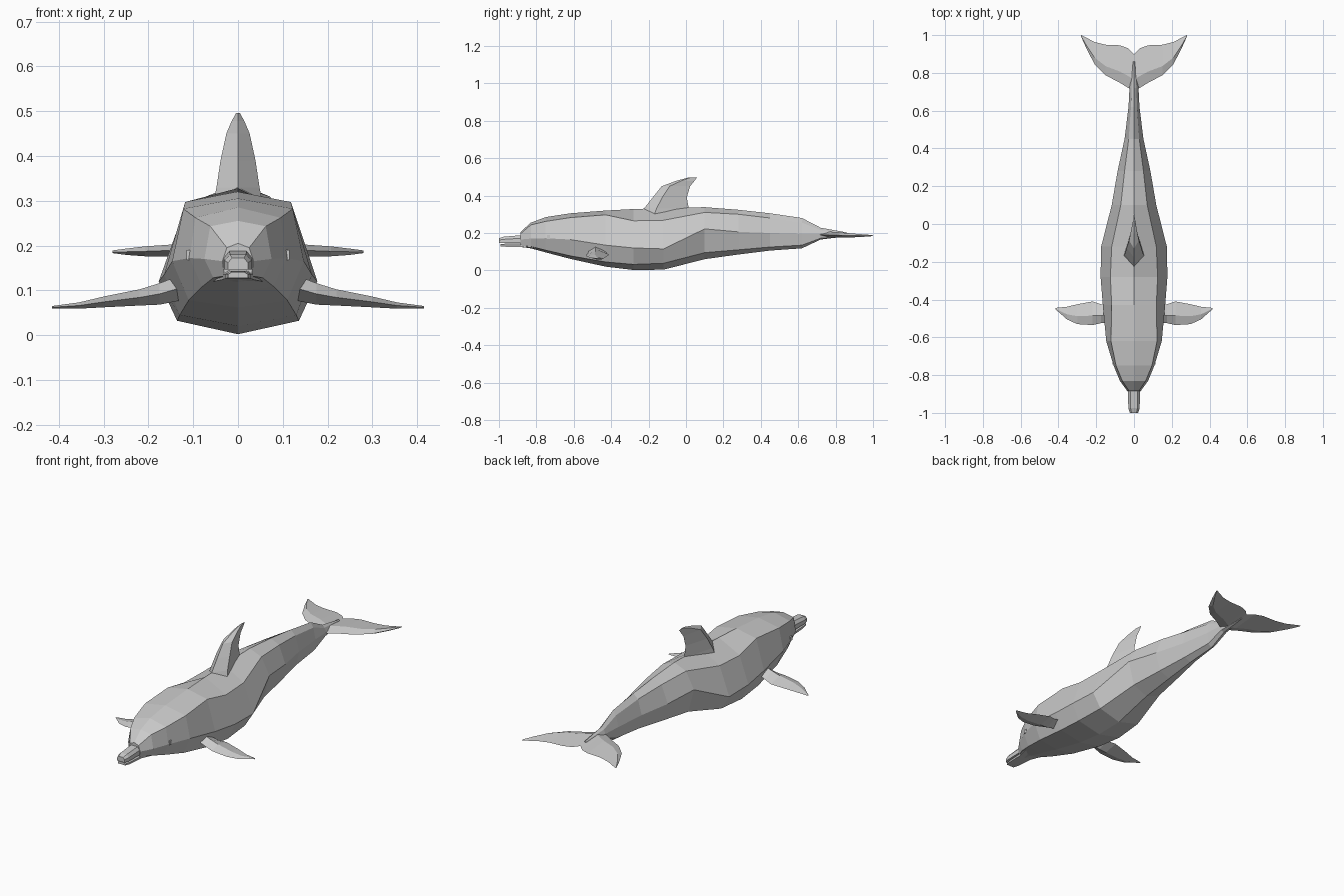
import bpy, bmesh

grey = bpy.data.materials.new("dolphin_grey")
grey.diffuse_color = (0.6, 0.6, 0.6, 1)


def loft(name, rings, mirror=False):
    """Skin a list of equal-length point rings and cap both ends."""
    bm = bmesh.new()
    loops = [[bm.verts.new(p) for p in ring] for ring in rings]
    for a, b in zip(loops, loops[1:]):
        for i in range(len(a)):
            j = (i + 1) % len(a)
            bm.faces.new((a[i], a[j], b[j], b[i]))
    bm.faces.new(loops[0])
    bm.faces.new(loops[-1])
    bmesh.ops.recalc_face_normals(bm, faces=bm.faces)
    mesh = bpy.data.meshes.new(name)
    bm.to_mesh(mesh)
    bm.free()
    mesh.materials.append(grey)
    obj = bpy.data.objects.new(name, mesh)
    bpy.context.collection.objects.link(obj)
    if mirror:
        mod = obj.modifiers.new("mirror", 'MIRROR')
        mod.use_mirror_merge = False
    return obj


def blade(rows, peak, place):
    """Diamond sections: span, leading y, trailing y, half thickness, offset."""
    rings = []
    for span, lead, trail, half, off in rows:
        mid = lead + (trail - lead) * peak
        rings.append([place(span, lead, off), place(span, mid, off + half),
                      place(span, trail, off), place(span, mid, off - half)])
    return rings


# Body: y, top z, shoulder x z, flank x z, belly x z, bottom z
sections = [
    (-0.885, 0.205, 0.025, 0.195, 0.035, 0.165, 0.030, 0.132, 0.125),
    (-0.83, 0.255, 0.062, 0.243, 0.075, 0.170, 0.055, 0.128, 0.118),
    (-0.75, 0.285, 0.095, 0.262, 0.108, 0.172, 0.080, 0.108, 0.096),
    (-0.62, 0.305, 0.122, 0.282, 0.147, 0.165, 0.110, 0.078, 0.062),
    (-0.43, 0.320, 0.118, 0.297, 0.165, 0.135, 0.130, 0.045, 0.020),
    (-0.28, 0.328, 0.125, 0.265, 0.177, 0.120, 0.136, 0.032, 0.002),
    (-0.12, 0.333, 0.118, 0.268, 0.174, 0.115, 0.125, 0.038, 0.004),
    (0.10, 0.338, 0.070, 0.310, 0.118, 0.222, 0.085, 0.095, 0.060),
    (0.28, 0.324, 0.050, 0.300, 0.087, 0.206, 0.060, 0.110, 0.085),
    (0.45, 0.305, 0.028, 0.280, 0.050, 0.200, 0.035, 0.125, 0.106),
    (0.62, 0.280, 0.016, 0.255, 0.029, 0.195, 0.022, 0.135, 0.118),
    (0.72, 0.228, 0.013, 0.215, 0.024, 0.195, 0.018, 0.172, 0.165),
    (0.86, 0.203, 0.004, 0.202, 0.006, 0.192, 0.004, 0.183, 0.182),
]
body = []
for y, top, sx, sz, fx, fz, bx, bz, bot in sections:
    body.append([(0, y, top), (sx, y, sz), (fx, y, fz), (bx, y, bz),
                 (0, y, bot), (-bx, y, bz), (-fx, y, fz), (-sx, y, sz)])
loft("body", body)


# Beak: upper and lower jaw with a thin gap between
def jaw(name, rows):
    loft(name, [[(-w, y, lo), (w, y, lo), (w, y, mid), (w * 0.6, y, hi),
                 (-w * 0.6, y, hi), (-w, y, mid)] for y, w, lo, mid, hi in rows])


jaw("upper_beak", [(-1.0, 0.022, 0.146, 0.162, 0.172), (-0.975, 0.030, 0.146, 0.166, 0.180),
                   (-0.88, 0.032, 0.147, 0.172, 0.188), (-0.80, 0.055, 0.150, 0.18, 0.20)])
jaw("lower_jaw", [(-0.992, 0.022, 0.128, 0.136, 0.141), (-0.96, 0.029, 0.126, 0.136, 0.143),
                  (-0.87, 0.034, 0.124, 0.136, 0.145), (-0.78, 0.062, 0.118, 0.14, 0.15)])

# Dorsal fin, swept back
loft("dorsal_fin", blade([
    (0.295, -0.245, 0.022, 0.055, 0), (0.33, -0.225, 0.015, 0.048, 0),
    (0.39, -0.178, 0.004, 0.039, 0), (0.45, -0.13, 0.022, 0.026, 0),
    (0.478, -0.055, 0.045, 0.014, 0), (0.496, 0.01, 0.058, 0.004, 0)],
    0.28, lambda s, y, o: (o, y, s)))

# Flippers and tail flukes, mirrored across the middle
flat = lambda s, y, o: (s, y, o)
loft("flippers", blade([
    (0.13, -0.52, -0.43, 0.028, 0.105), (0.175, -0.525, -0.425, 0.024, 0.092),
    (0.22, -0.535, -0.41, 0.018, 0.084), (0.30, -0.53, -0.425, 0.012, 0.074),
    (0.355, -0.505, -0.438, 0.007, 0.066), (0.415, -0.452, -0.444, 0.003, 0.062)],
    0.4, flat), True)
loft("tail_flukes", blade([
    (0.0, 0.705, 0.90, 0.016, 0.192), (0.03, 0.72, 0.93, 0.016, 0.19),
    (0.075, 0.748, 0.946, 0.015, 0.19), (0.15, 0.787, 0.949, 0.013, 0.189),
    (0.208, 0.845, 0.963, 0.011, 0.187), (0.25, 0.925, 0.985, 0.007, 0.186),
    (0.28, 0.992, 1.0, 0.003, 0.186)],
    0.3, flat), True)

# Eyes: small studs on the sides of the head
loft("eyes", [[(x, -0.743, 0.168), (x, -0.727, 0.168), (x, -0.727, 0.190), (x, -0.743, 0.190)]
              for x in (0.095, 0.115)], True)
